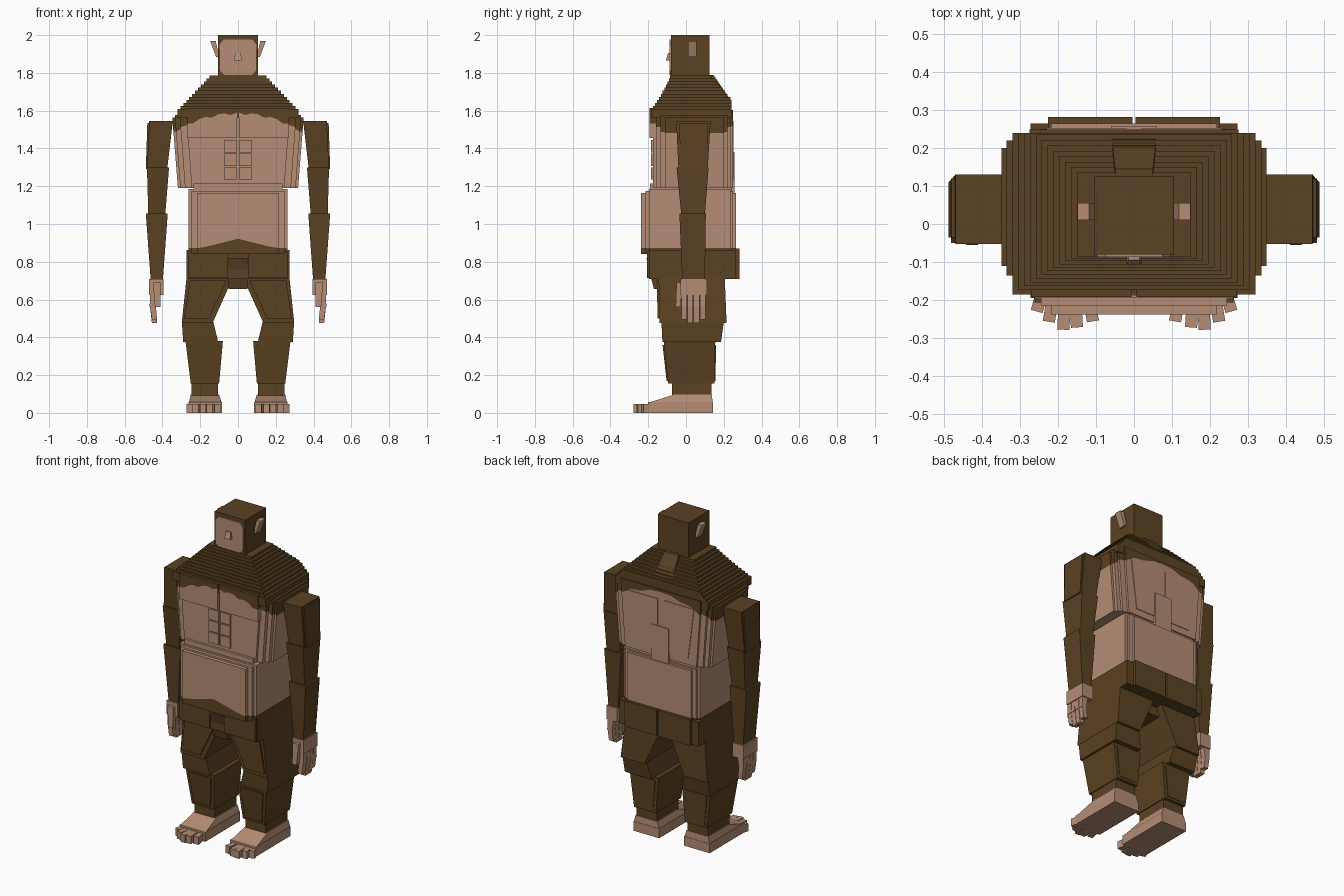
import bpy
import bmesh
from math import radians

if "Cube" in bpy.data.objects:
    bpy.data.objects.remove(bpy.data.objects["Cube"], do_unlink=True)


def make_material(name, colour):
    mat = bpy.data.materials.new(name)
    mat.use_nodes = True
    mat.diffuse_color = colour
    mat.node_tree.nodes["Principled BSDF"].inputs["Base Color"].default_value = colour
    return mat


FUR = make_material("brown fur", (0.105, 0.054, 0.016, 1))
SKIN = make_material("tan skin", (0.46, 0.27, 0.18, 1))


def outline(rect, n):
    """Points around a rectangle (xa, xb, ya, yb), n per side."""
    xa, xb, ya, yb = rect
    corners = [(xa, ya), (xb, ya), (xb, yb), (xa, yb)]
    pts = []
    for (ax, ay), (bx, by) in zip(corners, corners[1:] + corners[:1]):
        pts += [(ax + (bx - ax) * i / n, ay + (by - ay) * i / n) for i in range(n)]
    return pts


def block(name, mat, z0, r0, z1, r1=None, side=1, border=None, upper=None):
    """Tapered block; an optional border height splits it into two colours."""
    bm = bmesh.new()
    n = 8 if border else 1
    low, high = outline(r0, n), outline(r1 or r0, n)
    rings = [[(x, y, z0) for x, y in low]]
    if border:
        mid = []
        for (ax, ay), (bx, by) in zip(low, high):
            z = min(max(border(bx, by), z0 + 0.001), z1 - 0.001)
            t = (z - z0) / (z1 - z0)
            mid.append((ax + (bx - ax) * t, ay + (by - ay) * t, z))
        rings.append(mid)
    rings.append([(x, y, z1) for x, y in high])
    vs = [[bm.verts.new((x * side, y, z)) for x, y, z in ring] for ring in rings]
    bm.faces.new(vs[0])
    top = bm.faces.new(vs[-1])
    top.material_index = 1 if border else 0
    for k in range(len(vs) - 1):
        for i in range(len(low)):
            j = (i + 1) % len(low)
            f = bm.faces.new((vs[k][i], vs[k][j], vs[k + 1][j], vs[k + 1][i]))
            f.material_index = k
    bmesh.ops.recalc_face_normals(bm, faces=bm.faces)
    me = bpy.data.meshes.new(name)
    bm.to_mesh(me)
    bm.free()
    me.materials.append(mat)
    if border:
        me.materials.append(upper)
    ob = bpy.data.objects.new(name, me)
    bpy.context.collection.objects.link(ob)
    return ob


def wide(half, ya, yb):
    return (-half, half, ya, yb)


def chest_line(x, y):
    return 1.59 - 0.8 * x * x - 0.012 * (int(abs(x) * 40) % 2)


def belly_line(x, y):
    return 0.872 + (0.05 * max(0, 1 - abs(x) / 0.2) if y < 0 else 0)


# Head, face and nose
block("head", FUR, 1.76, wide(0.105, -0.08, 0.125), 2.0)
face = [(1.79, 0.075), (1.81, 0.095), (1.95, 0.097), (1.978, 0.075)]
for i, ((za, a), (zb, b)) in enumerate(zip(face, face[1:])):
    block(f"face_{i}", SKIN, za, wide(a, -0.087, -0.078), zb, wide(b, -0.087, -0.078))
block("nose", SKIN, 1.865, wide(0.02, -0.107, -0.08), 1.905, wide(0.015, -0.095, -0.08))

# Stepped neck and shoulders
STEPS = 12
for i in range(STEPS):
    t = i / (STEPS - 1)
    z = 1.785 - 0.175 * t
    back = 0.135 + 0.105 * min(1, t * 1.5)
    block(f"shoulder_step_{i}", FUR, z - 0.05, wide(0.15 + 0.17 * t, -0.085 - 0.1 * t ** 1.2, back), z)
block("nape", FUR, 1.65, wide(0.06, 0.1, 0.24), 1.79, wide(0.05, 0.1, 0.145))

# Chest layers with stepped corners
layers = [(0.348, -0.11, 0.2), (0.335, -0.135, 0.22), (0.31, -0.16, 0.235), (0.275, -0.175, 0.248)]
for i, (w, ya, yb) in enumerate(layers):
    block(f"chest_layer_{i}", SKIN, 1.19, wide(w - 0.03, ya, yb), 1.565 + 0.013 * i, wide(w, ya, yb),
          border=chest_line, upper=FUR)
block("lower_ribs", SKIN, 1.16, wide(0.235, -0.19, 0.24), 1.215)
block("spine_plate", SKIN, 1.12, wide(0.06, 0.2, 0.258), 1.38)

# Belly with fur rising from the hips
for i, (w, ya, yb) in enumerate([(0.262, -0.195, 0.235), (0.245, -0.215, 0.25), (0.218, -0.238, 0.264)]):
    block(f"belly_layer_{i}", FUR, 0.84, wide(w, ya, yb), 1.185 - 0.01 * i,
          border=belly_line, upper=SKIN)

# Pelvis
block("pelvis", FUR, 0.71, wide(0.272, -0.195, 0.265), 0.862)
block("crotch", FUR, 0.655, wide(0.05, -0.17, 0.16), 0.82, wide(0.05, -0.21, 0.16))

# Mirrored parts
for side, label in ((1, "left"), (-1, "right")):
    def part(name, mat, *args, **kw):
        return block(f"{label}_{name}", mat, *args, side=side, **kw)

    part("ear", SKIN, 1.885, (0.1, 0.116, 0.01, 0.055), 1.97, (0.118, 0.148, 0.01, 0.055))
    part("pectoral", SKIN, 1.455, (0.006, 0.27, -0.192, -0.12), 1.615, border=chest_line, upper=FUR)
    part("shoulder_blade", SKIN, 1.23, (0.02, 0.19, 0.2, 0.252), 1.545, (0.02, 0.23, 0.2, 0.252))
    for row in range(3):
        z = 1.235 + row * 0.072
        part(f"abdominal_{row}", SKIN, z, (0.004, 0.075, -0.184, -0.15), z + 0.065)
    part("hip_front", FUR, 0.715, (0.052, 0.262, -0.206, -0.1), 0.855)
    part("buttock", FUR, 0.71, (0.004, 0.226, 0.2, 0.282), 0.87)

    # Arm
    part("shoulder", FUR, 1.29, (0.375, 0.482, -0.04, 0.115), 1.545, (0.345, 0.47, -0.052, 0.13))
    part("shoulder_pad", FUR, 1.29, (0.39, 0.488, -0.03, 0.11), 1.535, (0.36, 0.48, -0.035, 0.118))
    part("upper_arm", FUR, 1.05, (0.385, 0.475, -0.025, 0.1), 1.3, (0.365, 0.482, -0.05, 0.12))
    part("forearm", FUR, 0.7, (0.398, 0.462, -0.02, 0.1), 1.055, (0.372, 0.488, -0.035, 0.105))
    part("hand", SKIN, 0.625, (0.395, 0.47, -0.03, 0.11), 0.71)
    part("thumb", SKIN, 0.56, (0.41, 0.44, -0.055, -0.028), 0.69, (0.41, 0.45, -0.05, -0.02))
    for i in range(4):
        ya = -0.025 + 0.033 * i
        yb = ya + 0.03
        tip = 0.475 + (0.02 if i in (0, 3) else 0)
        part(f"finger_base_{i}", SKIN, 0.56, (0.435, 0.468, ya, yb), 0.63, (0.425, 0.465, ya, yb))
        part(f"finger_tip_{i}", SKIN, tip, (0.428, 0.456, ya, yb), 0.565, (0.435, 0.466, ya, yb))

    # Leg
    part("thigh", FUR, 0.475, (0.135, 0.298, -0.14, 0.215), 0.72, (0.025, 0.272, -0.145, 0.205))
    part("thigh_front", FUR, 0.5, (0.155, 0.285, -0.15, 0.1), 0.7, (0.06, 0.255, -0.155, 0.1))
    part("knee", FUR, 0.375, (0.105, 0.29, -0.125, 0.185), 0.48, (0.13, 0.297, -0.13, 0.2))
    part("calf", FUR, 0.155, (0.1, 0.25, -0.095, 0.152), 0.38, (0.08, 0.278, -0.118, 0.155))
    part("calf_panel", FUR, 0.17, (0.12, 0.235, -0.103, 0.155), 0.36, (0.1, 0.255, -0.124, 0.16))
    part("ankle", FUR, 0.08, (0.105, 0.245, -0.075, 0.135), 0.16)

    # Foot and toes
    part("foot", SKIN, 0.0, (0.085, 0.262, -0.2, 0.142), 0.058)
    part("instep", SKIN, 0.055, (0.087, 0.26, -0.195, 0.14), 0.098, (0.1, 0.25, -0.06, 0.138))
    toes = [(0.108, -0.256, -10), (0.15, -0.272, -4), (0.186, -0.278, 3), (0.224, -0.257, 9), (0.256, -0.23, 16)]
    for i, (x, tip, turn) in enumerate(toes):
        toe = block(f"{label}_toe_{i}", SKIN, 0, wide(0.016, 0, 0.09), 0.047)
        toe.location = (x * side, tip, 0)
        toe.rotation_euler.z = radians(turn) * side
